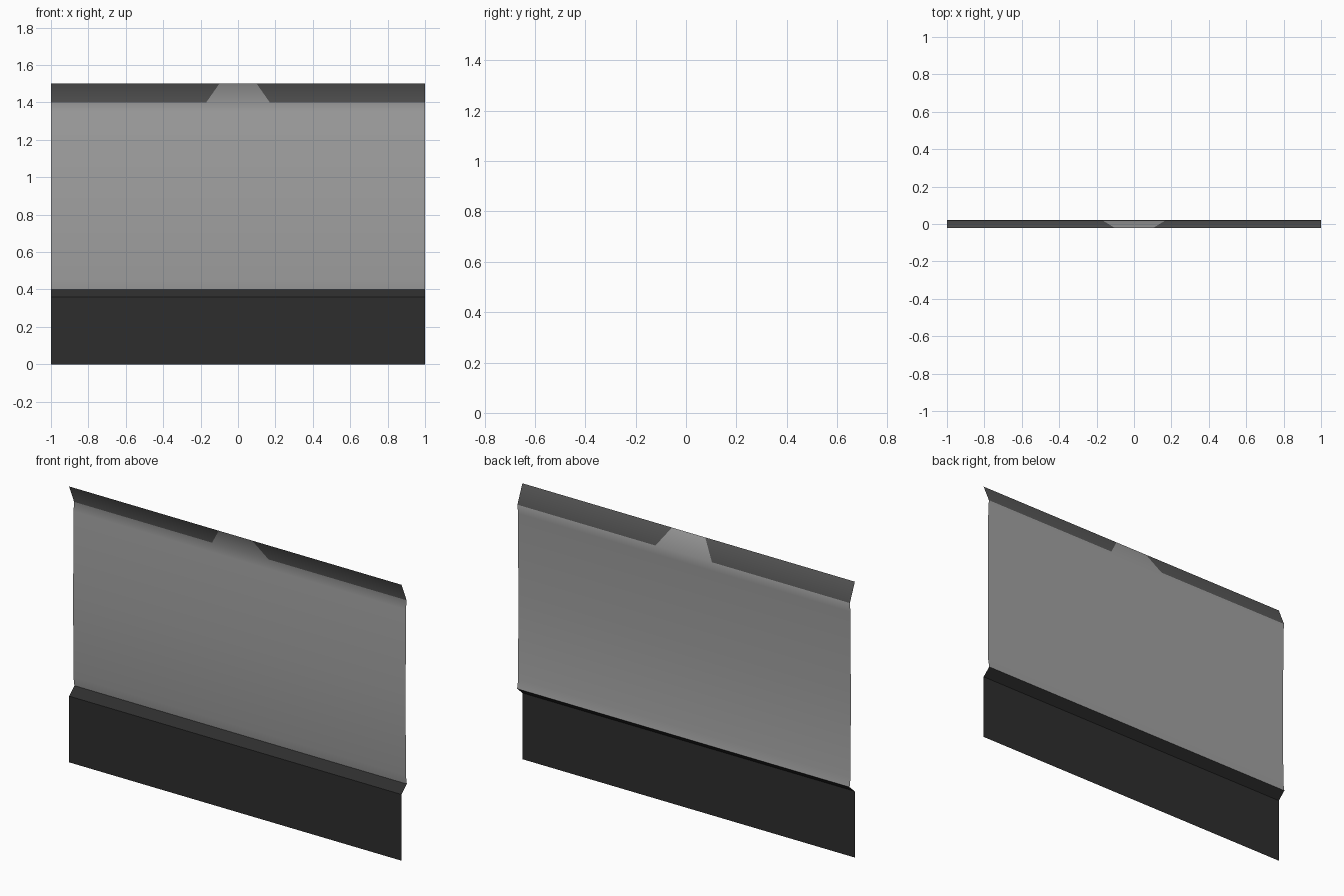
import bpy, bmesh, math

if "Cube" in bpy.data.objects:
    bpy.data.objects.remove(bpy.data.objects["Cube"])

def material(name, v):
    m = bpy.data.materials.new(name)
    m.diffuse_color = (v, v, v, 1)
    m.use_nodes = True
    m.node_tree.nodes["Principled BSDF"].inputs["Base Color"].default_value = m.diffuse_color
    return m

MID = material("mid grey", 0.36)
DARK = material("dark grey", 0.10)
BLACK = material("near black", 0.027)

def sheet(name, rows, mats, rule):
    """Thin sheet from rows of (z, y, x positions), listed bottom to top."""
    bm = bmesh.new()
    grid = [[bm.verts.new((x, y, z)) for x in xs] for z, y, xs in rows]
    for a, b in zip(grid, grid[1:]):
        for i in range(len(a) - 1):
            f = bm.faces.new((a[i], a[i + 1], b[i + 1], b[i]))
            f.smooth = True
            f.material_index = rule(f.calc_center_median())
    me = bpy.data.meshes.new(name)
    bm.to_mesh(me)
    bm.free()
    for m in mats:
        me.materials.append(m)
    ob = bpy.data.objects.new(name, me)
    bpy.context.collection.objects.link(ob)
    return ob

wide = (-1, -0.17, 0.17, 1)
narrow = (-1, -0.10, 0.10, 1)

# Panel with the forward-leaning top strip and its central tab
sheet("panel", [(0.40, 0.0225, wide), (0.45, 0.014, wide), (0.90, 0.012, wide),
                (1.35, 0.015, wide), (1.40, 0.02, wide), (1.50, -0.0225, narrow)],
      (MID, DARK), lambda c: 1 if c.z > 1.4 and abs(c.x) > 0.3 else 0)

# Base skirt: flat lower face and a sloped ledge
ends = (-1, 1)
sheet("base_skirt", [(0, -0.0225, ends), (0.36, -0.0225, ends)], (BLACK,), lambda c: 0)
sheet("base_ledge", [(0.36, -0.0225, ends), (0.40, 0.0225, ends)], (BLACK,), lambda c: 0)
